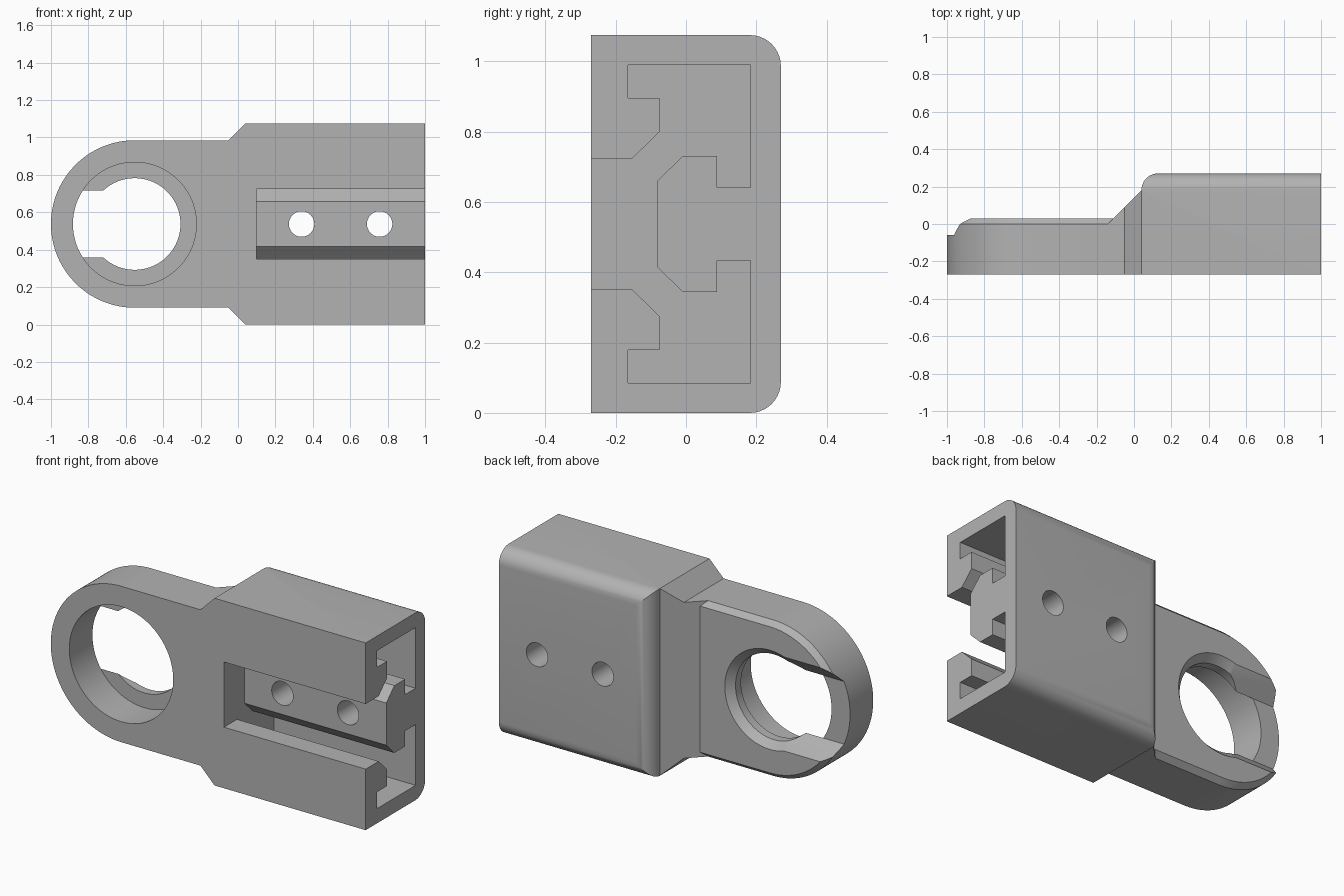
import bpy, bmesh, math
from mathutils import Vector

cube = bpy.data.objects.get("Cube")
if cube:
    bpy.data.objects.remove(cube, do_unlink=True)

MID = 0.5375          # height of the mirror plane
EYE_X = -0.5525       # centre of the round end
EYE_R = 0.4475

grey = bpy.data.materials.new("plain_grey")
grey.use_nodes = True
grey.diffuse_color = (0.45, 0.45, 0.45, 1)
grey.node_tree.nodes["Principled BSDF"].inputs["Base Color"].default_value = grey.diffuse_color


def finish(name, bm):
    bmesh.ops.recalc_face_normals(bm, faces=bm.faces)
    mesh = bpy.data.meshes.new(name)
    bm.to_mesh(mesh)
    bm.free()
    mesh.materials.append(grey)
    obj = bpy.data.objects.new(name, mesh)
    bpy.context.collection.objects.link(obj)
    return obj


def loft(name, sections):
    """Join matching closed rings of points and cap both ends."""
    bm = bmesh.new()
    rings = [[bm.verts.new(p) for p in s] for s in sections]
    n = len(rings[0])
    for a, b in zip(rings, rings[1:]):
        for i in range(n):
            bm.faces.new((a[i], a[(i + 1) % n], b[(i + 1) % n], b[i]))
    bm.faces.new(rings[0])
    bm.faces.new(rings[-1])
    return finish(name, bm)


def mirrored(half):
    """Close an upper half profile of (u, height above middle)."""
    return half + [(u, -h) for u, h in reversed(half)]


def prism_x(name, half, x0, x1):
    ring = mirrored(half)
    return loft(name, [[(x, y, MID + h) for y, h in ring] for x in (x0, x1)])


def lathe_y(name, x, steps, n=96):
    """Round solid along y from (y, radius) steps."""
    return loft(name, [[(x + r * math.cos(2 * math.pi * i / n), y,
                         MID + r * math.sin(2 * math.pi * i / n)) for i in range(n)]
                       for y, r in steps])


def combine(target, other, operation):
    mod = target.modifiers.new("combine", 'BOOLEAN')
    mod.object, mod.operation, mod.solver = other, operation, 'EXACT'
    bpy.context.view_layer.objects.active = target
    bpy.ops.object.modifier_apply(modifier=mod.name)
    bpy.data.objects.remove(other, do_unlink=True)


# Channel block with three rounded back edges
bm = bmesh.new()
bmesh.ops.create_cube(bm, size=1)
for v in bm.verts:
    v.co = Vector((0.52 + 0.96 * v.co.x, 0.54 * v.co.y, MID + 1.075 * v.co.z))
back = [e for e in bm.edges if all(v.co.y > 0.2 for v in e.verts)
        and not all(v.co.x > 0.9 for v in e.verts)]
bmesh.ops.bevel(bm, geom=back, offset=0.088, segments=10, profile=0.5, affect='EDGES')
bracket = finish("bracket", bm)


# Round-ended plate with a chamfered back rim
def plate_ring(y, inset):
    r, n = EYE_R - inset, 40
    arc = [(EYE_X - r * math.sin(math.pi / 2 * i / n), r * math.cos(math.pi / 2 * i / n))
           for i in range(n)]
    ring = mirrored([(-0.05, r)] + arc + [(EYE_X - r, 0.0)])
    ring.pop(len(ring) // 2)
    return [(x, y, MID + h) for x, h in ring]


plate = loft("plate", [plate_ring(-0.27, 0), plate_ring(0, 0), plate_ring(0.03, 0.028)])

# Flared neck sloping up to the block
neck_ring = mirrored([(-0.14, EYE_R), (-0.05, EYE_R), (0.04, MID), (0.06, MID - 0.01)])
bm = bmesh.new()
face = bm.faces.new([bm.verts.new((x, -0.27, MID + h)) for x, h in neck_ring])
ext = bmesh.ops.extrude_face_region(bm, geom=[face])
bmesh.ops.translate(bm, vec=(0, 0.52, 0),
                    verts=[g for g in ext["geom"] if isinstance(g, bmesh.types.BMVert)])
cut = bmesh.ops.bisect_plane(bm, geom=bm.verts[:] + bm.edges[:] + bm.faces[:],
                             plane_co=(-0.14, 0.0005, 0), plane_no=(-1, 1, 0), clear_outer=True)
bmesh.ops.contextual_create(
    bm, geom=[g for g in cut["geom_cut"] if isinstance(g, bmesh.types.BMEdge)])
neck = finish("neck", bm)

combine(plate, neck, 'UNION')
combine(bracket, plate, 'UNION')

# Eye: front pocket, through bore with flared back rim, and open side slot
combine(bracket, lathe_y("pocket", EYE_X, [(-0.4, 0.33), (-0.06, 0.33)]), 'DIFFERENCE')
combine(bracket, lathe_y("bore", EYE_X, [(-0.2, 0.245), (-0.01, 0.245), (0.07, 0.325)]),
        'DIFFERENCE')
combine(bracket, prism_x("side_slot", [(-0.06, 0.18), (0.06, 0.30)], -1.2, EYE_X), 'DIFFERENCE')

# Channel around the inner rail
channel = [(-0.4, 0.187), (-0.152, 0.187), (-0.076, 0.262), (-0.076, 0.358), (-0.165, 0.358),
           (-0.165, 0.453), (0.183, 0.453), (0.183, 0.104), (0.088, 0.104), (0.088, 0.193),
           (-0.01, 0.193), (-0.083, 0.121)]
combine(bracket, prism_x("channel", channel, 0.1, 1.2), 'DIFFERENCE')

# Screw holes through the rail
for x in (0.34, 0.757):
    combine(bracket, lathe_y("screw_hole", x, [(-0.4, 0.068), (0.4, 0.068)], 48), 'DIFFERENCE')

bpy.ops.object.select_all(action='DESELECT')
bracket.select_set(True)
bpy.context.view_layer.objects.active = bracket
bpy.ops.object.shade_smooth_by_angle(angle=math.radians(25))
